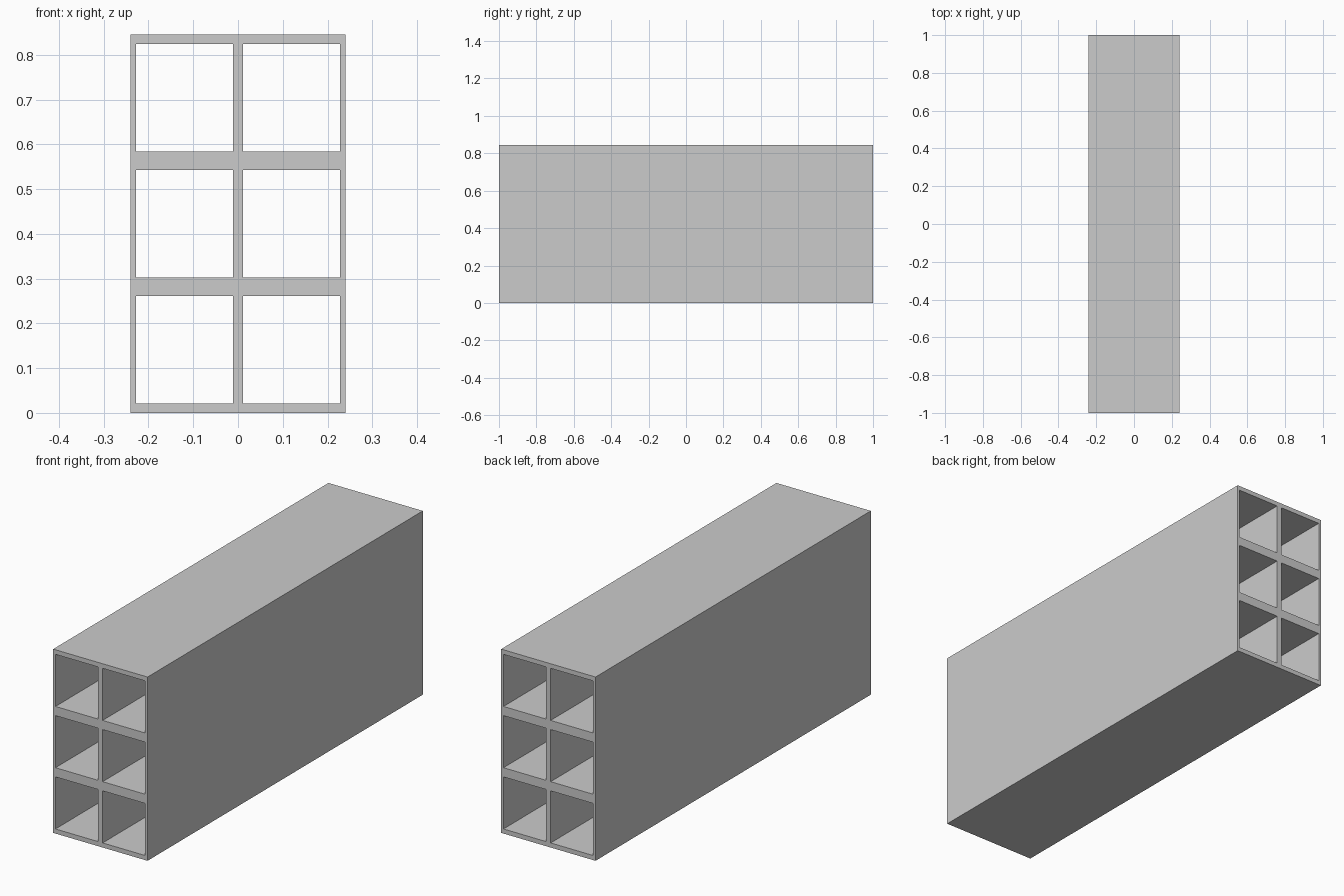
import bpy
import bmesh

if "Cube" in bpy.data.objects:
    bpy.data.objects.remove(bpy.data.objects["Cube"])

COLS, ROWS = 2, 3
CELL_W, CELL_H = 0.24, 0.2817      # size of one cell, walls included
WALL_X, WALL_Z = 0.0117, 0.0211    # wall thickness belonging to each cell
LENGTH = 2.0


def grid_lines(start, cell, wall, count):
    """Outer edge, then both sides of every opening, then the far edge."""
    lines = [start]
    for i in range(count):
        lines += [start + i * cell + wall, start + (i + 1) * cell - wall]
    return lines + [start + count * cell]


xs = grid_lines(-COLS * CELL_W / 2, CELL_W, WALL_X, COLS)
zs = grid_lines(0.0, CELL_H, WALL_Z, ROWS)

# Front lattice: a face everywhere except in the openings
bm = bmesh.new()
verts = [[bm.verts.new((x, -LENGTH / 2, z)) for z in zs] for x in xs]
for i in range(len(xs) - 1):
    for j in range(len(zs) - 1):
        if i % 2 and j % 2:
            continue
        bm.faces.new((verts[i][j], verts[i + 1][j],
                      verts[i + 1][j + 1], verts[i][j + 1]))

# Extrude the lattice along the length, leaving the openings running through
front = list(bm.faces)
result = bmesh.ops.extrude_face_region(bm, geom=front, use_keep_orig=True)
back = [g for g in result["geom"] if isinstance(g, bmesh.types.BMVert)]
bmesh.ops.translate(bm, verts=back, vec=(0, LENGTH, 0))
bmesh.ops.recalc_face_normals(bm, faces=bm.faces)

mesh = bpy.data.meshes.new("hollow_block")
bm.to_mesh(mesh)
bm.free()
block = bpy.data.objects.new("hollow_block", mesh)
bpy.context.collection.objects.link(block)
